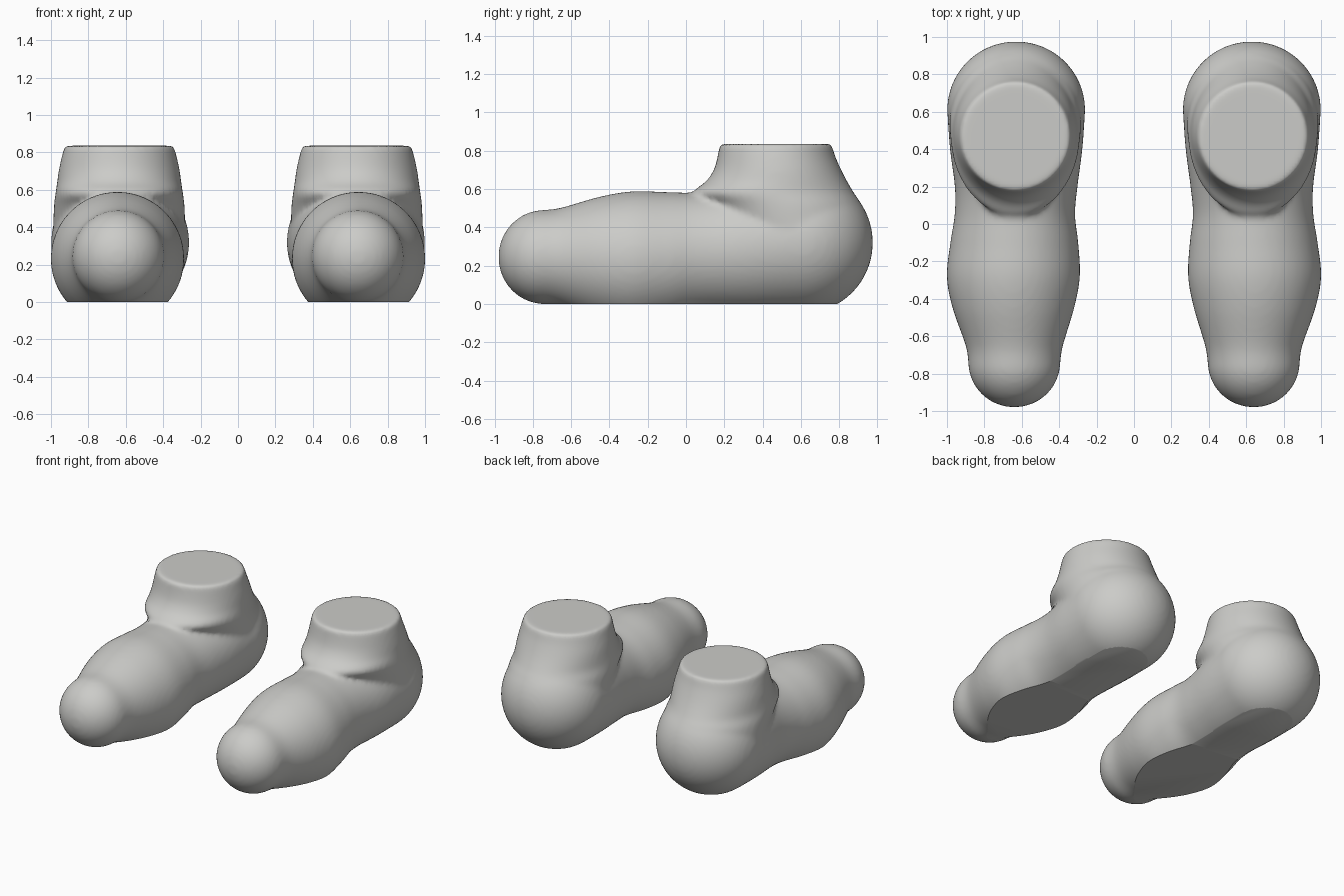
import bpy, bmesh, math

if "Cube" in bpy.data.objects:
    bpy.data.objects.remove(bpy.data.objects["Cube"])

SEG = 64
CX = -0.635

grey = bpy.data.materials.new("warm grey")
grey.diffuse_color = (0.60, 0.60, 0.58, 1)
grey.use_nodes = True
grey.node_tree.nodes["Principled BSDF"].inputs["Base Color"].default_value = grey.diffuse_color


def catmull(points, steps):
    """Smooth curve through stations of several values."""
    out = []
    for i in range(len(points) - 1):
        p0, p1 = points[max(i - 1, 0)], points[i]
        p2, p3 = points[i + 1], points[min(i + 2, len(points) - 1)]
        for s in range(steps):
            t = s / steps
            out.append(tuple(
                0.5 * (2 * b + (c - a) * t + (2 * a - 5 * b + 4 * c - d) * t * t
                       + (3 * b - a - 3 * c + d) * t ** 3)
                for a, b, c, d in zip(p0, p1, p2, p3)))
    out.append(points[-1])
    return out


def loft(bm, rings):
    """Closed skin through rings of coordinates."""
    loops = [[bm.verts.new(co) for co in ring] for ring in rings]
    for a, b in zip(loops, loops[1:]):
        for i in range(SEG):
            j = (i + 1) % SEG
            bm.faces.new((a[i], a[j], b[j], b[i]))
    bm.faces.new(loops[0][::-1])
    bm.faces.new(loops[-1])


angles = [2 * math.pi * i / SEG for i in range(SEG)]
bm = bmesh.new()

# Foot: round sections (y, centre x, centre z, radius) with ball-shaped ends
stations = catmull([
    (-0.74, -0.64, 0.245, 0.246), (-0.65, -0.64, 0.243, 0.260),
    (-0.45, -0.645, 0.235, 0.325), (-0.28, -0.645, 0.232, 0.356),
    (-0.10, -0.640, 0.242, 0.342), (0.05, -0.637, 0.260, 0.322),
    (0.20, -0.630, 0.275, 0.328), (0.40, -0.630, 0.300, 0.354),
    (0.61, -0.630, 0.320, 0.369)], 6)
toe = [(-0.74 - 0.24 * math.cos(a), -0.64, 0.245, 0.246 * math.sin(a))
       for a in [math.pi / 2 * k / 14 for k in range(1, 14)]]
heel = [(0.61 + 0.366 * math.sin(a), -0.63, 0.32, 0.369 * math.cos(a))
        for a in [math.pi / 2 * k / 18 for k in range(1, 18)]]
loft(bm, [[(x + r * math.cos(a), y, z + r * math.sin(a)) for a in angles]
          for y, x, z, r in toe + stations + heel])

# Ankle: oval sections (height, front y, back y, half width), flared at the base
ankle = catmull([
    (0.30, 0.25, 0.955, 0.355), (0.50, 0.12, 0.922, 0.350),
    (0.58, 0.04, 0.877, 0.341), (0.64, 0.105, 0.842, 0.332),
    (0.70, 0.145, 0.811, 0.324), (0.77, 0.165, 0.780, 0.309),
    (0.82, 0.174, 0.764, 0.296), (0.836, 0.182, 0.758, 0.288)], 4)
loft(bm, [[(CX + w * math.cos(a), (f + b) / 2 + (b - f) / 2 * math.sin(a), z)
           for a in angles] for z, f, b, w in ankle])
bmesh.ops.recalc_face_normals(bm, faces=bm.faces)

mesh = bpy.data.meshes.new("feet")
bm.to_mesh(mesh)
bm.free()
feet = bpy.data.objects.new("feet", mesh)
bpy.context.collection.objects.link(feet)

# Fuse foot and ankle into one soft skin
fuse = feet.modifiers.new("fuse", 'REMESH')
fuse.mode = 'VOXEL'
fuse.voxel_size = 0.016
soften = feet.modifiers.new("soften", 'SMOOTH')
soften.factor = 0.5
soften.iterations = 8
graph = bpy.context.evaluated_depsgraph_get()
skin = bpy.data.meshes.new_from_object(feet.evaluated_get(graph))
feet.modifiers.clear()

# Flat sole
bm = bmesh.new()
bm.from_mesh(skin)
cut = bmesh.ops.bisect_plane(bm, geom=bm.verts[:] + bm.edges[:] + bm.faces[:],
                             plane_co=(0, 0, 0), plane_no=(0, 0, -1),
                             clear_outer=True)
rim = [e for e in cut["geom_cut"] if isinstance(e, bmesh.types.BMEdge)]
bmesh.ops.holes_fill(bm, edges=rim, sides=0)
bmesh.ops.recalc_face_normals(bm, faces=bm.faces)
bm.to_mesh(skin)
bm.free()
feet.data = skin
skin.materials.clear()
skin.materials.append(grey)

# Second foot
mirror = feet.modifiers.new("pair", 'MIRROR')
mirror.use_axis = (True, False, False)

bpy.context.view_layer.objects.active = feet
feet.select_set(True)
bpy.ops.object.shade_smooth_by_angle(angle=math.radians(35))
